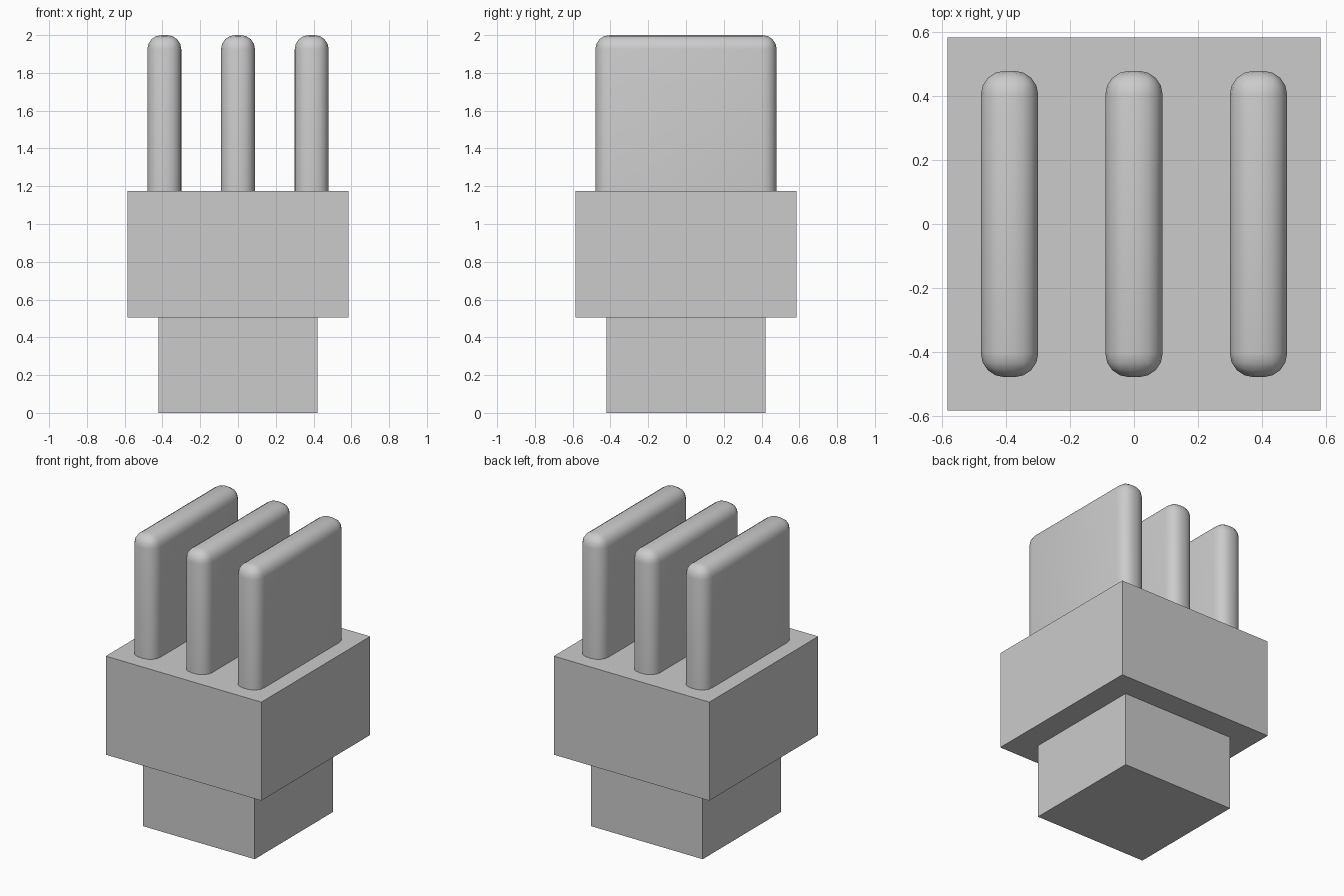
import bpy
import bmesh
from mathutils import Vector

cube = bpy.data.objects.get("Cube")
if cube:
    bpy.data.objects.remove(cube, do_unlink=True)

grey = bpy.data.materials.new("plain_grey")
grey.use_nodes = True
colour = (0.6, 0.6, 0.6, 1)
grey.diffuse_color = colour
grey.node_tree.nodes["Principled BSDF"].inputs["Base Color"].default_value = colour


def box(name, x, half_x, half_y, bottom, top, rounding=0):
    """Box between two heights; rounding softens every edge but the bottom ones."""
    bm = bmesh.new()
    bmesh.ops.create_cube(bm, size=2)
    bmesh.ops.scale(bm, vec=Vector((half_x, half_y, (top - bottom) / 2)), verts=bm.verts)
    bmesh.ops.translate(bm, vec=Vector((x, 0, (top + bottom) / 2)), verts=bm.verts)
    if rounding:
        edges = [e for e in bm.edges if max(v.co.z for v in e.verts) > bottom + 0.01]
        bmesh.ops.bevel(bm, geom=edges, offset=rounding, segments=4, profile=0.5,
                        affect='EDGES')
    mesh = bpy.data.meshes.new(name)
    bm.to_mesh(mesh)
    bm.free()
    mesh.materials.append(grey)
    obj = bpy.data.objects.new(name, mesh)
    bpy.context.collection.objects.link(obj)
    if rounding:
        bpy.ops.object.select_all(action='DESELECT')
        obj.select_set(True)
        bpy.context.view_layer.objects.active = obj
        bpy.ops.object.shade_smooth_by_angle()
    return obj


# Square foot and wider block resting on it
box("foot", 0, 0.42, 0.42, 0, 0.505)
box("block", 0, 0.585, 0.585, 0.505, 1.175)

# Three upright rounded blades
for name, x in (("right_blade", -0.39), ("middle_blade", 0), ("left_blade", 0.39)):
    box(name, x, 0.09, 0.48, 1.17, 2, rounding=0.075)
